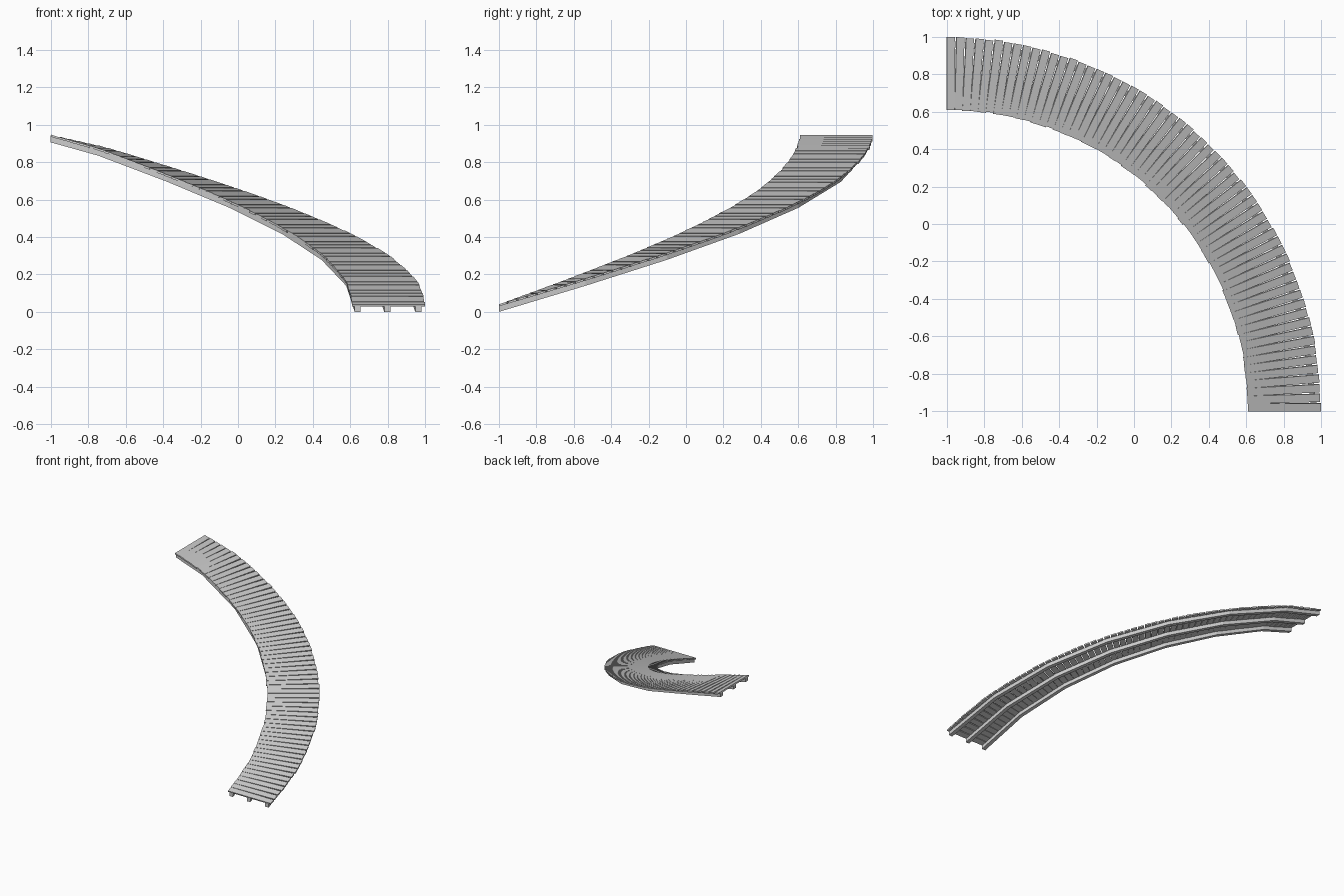
import bpy, bmesh, random
from math import sin, cos, radians, degrees, atan
from mathutils import Vector, Matrix

if "Cube" in bpy.data.objects:
    bpy.data.objects.remove(bpy.data.objects["Cube"])

random.seed(4)
CX = CY = -1.0           # centre of the quarter turn
R_MID = 1.803
SLOPE = atan(0.90 / 2.83)


def rise(a):
    # height of the underside at angle a (degrees), easing off at the very end
    return 0.0103 * a if a <= 81 else 0.8343 + (a - 81) * 0.0712 / 9


def radial(a):
    return Vector((cos(radians(a)), sin(radians(a)), 0))


def finish(bm, name):
    bmesh.ops.recalc_face_normals(bm, faces=bm.faces)
    me = bpy.data.meshes.new(name)
    bm.to_mesh(me)
    bm.free()
    ob = bpy.data.objects.new(name, me)
    bpy.context.collection.objects.link(ob)
    return ob


# Deck planks: straight boards fanned around the turn and pitched with the ramp
COUNT, WIDTH, THICK = 61, 0.044, 0.011
bm = bmesh.new()
for i in range(COUNT):
    t = i / (COUNT - 1)
    a = 90 * t
    shift = WIDTH * 0.48 * (1 - 2 * t)
    out = radial(a)
    tan = Vector((-out.y, out.x, 0))
    arc = min(90, max(0, a + degrees(shift / R_MID)))
    end = 0 if i in (0, COUNT - 1) else random.uniform(-0.004, 0.004)
    pos = Vector((CX, CY, rise(arc) + 0.029 + THICK / 2)) + out * (R_MID + end) + tan * shift
    m = (Matrix.Translation(pos) @ Matrix.Rotation(radians(a), 4, 'Z')
         @ Matrix.Rotation(SLOPE, 4, 'X') @ Matrix.Diagonal((0.388, WIDTH, THICK, 1)))
    bmesh.ops.create_cube(bm, size=1, matrix=m)
finish(bm, "deck_planks")

# Support beams: rectangular section swept along a coarse helix
ANGLES = [13.5 * k for k in range(7)] + [90]
for name, r in (("inner_beam", 1.639), ("middle_beam", 1.797), ("outer_beam", 1.963)):
    bm = bmesh.new()
    rings = []
    for a in ANGLES:
        out = radial(a)
        rings.append([bm.verts.new(Vector((CX, CY, rise(a) + h)) + out * (r + w))
                      for w, h in ((-0.016, 0), (0.016, 0), (0.016, 0.031), (-0.016, 0.031))])
    for p, q in zip(rings, rings[1:]):
        for k in range(4):
            n = (k + 1) % 4
            bm.faces.new((p[k], p[n], q[n], q[k]))
    bm.faces.new(rings[0])
    bm.faces.new(rings[-1])
    finish(bm, name)
